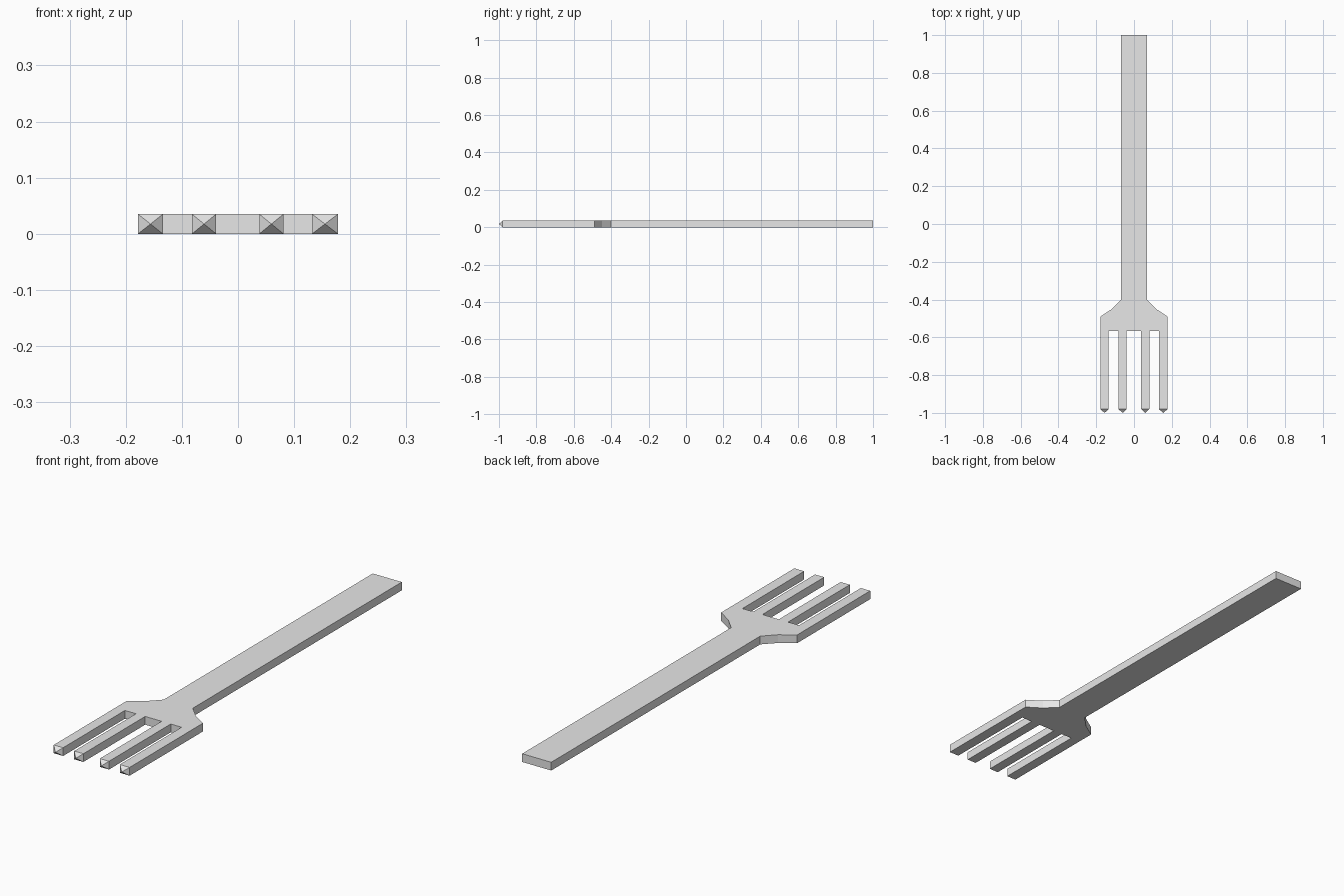
import bpy
import bmesh

cube = bpy.data.objects.get("Cube")
if cube:
    bpy.data.objects.remove(cube, do_unlink=True)

THICK = 0.035
TINE_END = -0.98
SLOT_END = -0.566
TINES = [(-0.178, -0.134), (-0.082, -0.039), (0.038, 0.081), (0.132, 0.178)]

metal = bpy.data.materials.new("grey_metal")
metal.use_nodes = True
metal.diffuse_color = (0.8, 0.8, 0.8, 1)
metal.node_tree.nodes["Principled BSDF"].inputs["Base Color"].default_value = (0.8, 0.8, 0.8, 1)

# Outline: mirrored handle and shoulders, then the tines from left to right
side = [(0.068, 1.0), (0.068, -0.4), (0.117, -0.45), (0.178, -0.49)]
outline = [(-x, y) for x, y in side]
for i, (x0, x1) in enumerate(TINES):
    if i > 0:
        outline.append((x0, SLOT_END))
    outline += [(x0, TINE_END), (x1, TINE_END)]
    if i < len(TINES) - 1:
        outline.append((x1, SLOT_END))
outline += reversed(side)

# Extrude the outline into a flat slab
bm = bmesh.new()
base = bm.faces.new([bm.verts.new((x, y, 0)) for x, y in outline])
slab = bmesh.ops.extrude_face_region(bm, geom=[base], use_keep_orig=True)
top = [v for v in slab["geom"] if isinstance(v, bmesh.types.BMVert)]
bmesh.ops.translate(bm, verts=top, vec=(0, 0, THICK))
bmesh.ops.recalc_face_normals(bm, faces=bm.faces)

# Pull the tine ends out into pyramid points
ends = [f for f in bm.faces if all(abs(v.co.y - TINE_END) < 1e-4 for v in f.verts)]
for v in bmesh.ops.poke(bm, faces=ends)["verts"]:
    v.co.y = -1.0
bmesh.ops.recalc_face_normals(bm, faces=bm.faces)

mesh = bpy.data.meshes.new("fork")
bm.to_mesh(mesh)
bm.free()
mesh.materials.append(metal)
bpy.context.collection.objects.link(bpy.data.objects.new("fork", mesh))
